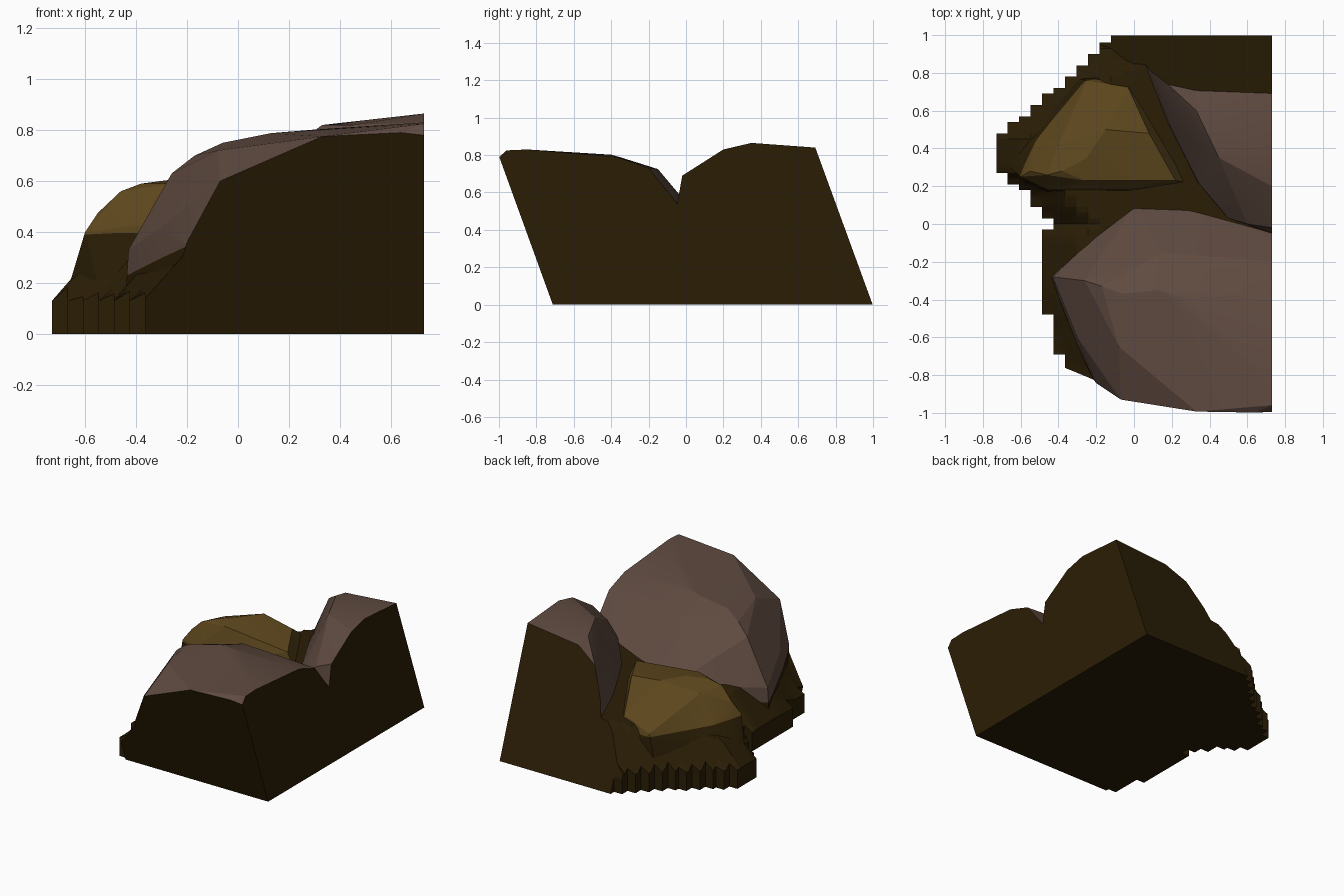
import bpy, bmesh, math
from mathutils import Vector

if "Cube" in bpy.data.objects:
    bpy.data.objects.remove(bpy.data.objects["Cube"])


def material(name, rgb):
    m = bpy.data.materials.new(name)
    m.diffuse_color = (*rgb, 1)
    m.use_nodes = True
    m.node_tree.nodes["Principled BSDF"].inputs["Base Color"].default_value = m.diffuse_color
    return m


SOIL = material("dark_soil", (0.0235, 0.0125, 0.0015))
PINK = material("pinkish_stone", (0.117, 0.071, 0.053))
TAN = material("tan_stone", (0.108, 0.062, 0.012))

XR = 0.73                                      # flat right side
FRONT_N = Vector((0, -1, -0.3625)).normalized()  # slanted front cut
BACK_N = Vector((0, 1, 0.365)).normalized()      # slanted back cut
CUTS = (FRONT_N, BACK_N, Vector((1, 0, 0)), Vector((0, 0, -1)))


def front(x, z):
    return (x, -0.712 - 0.3625 * z, z)


def back(x, z):
    return (x, 0.998 - 0.365 * z, z)


def finish(bm, name, mats):
    bmesh.ops.recalc_face_normals(bm, faces=bm.faces)
    me = bpy.data.meshes.new(name)
    bm.to_mesh(me)
    bm.free()
    ob = bpy.data.objects.new(name, me)
    for m in mats:
        me.materials.append(m)
    bpy.context.collection.objects.link(ob)
    bpy.ops.object.select_all(action='DESELECT')
    ob.select_set(True)
    bpy.context.view_layer.objects.active = ob
    bpy.ops.object.shade_smooth_by_angle(angle=math.radians(14))


def rock(name, points, stone, line):
    """Faceted boulder: stone above the plane z = a + b*x + c*y, soil below and on cuts."""
    bm = bmesh.new()
    for p in points:
        bm.verts.new(p)
    bmesh.ops.convex_hull(bm, input=bm.verts)
    loose = [v for v in bm.verts if not v.link_faces]
    bmesh.ops.delete(bm, geom=loose, context='VERTS')
    a, b, c = line
    n = Vector((-b, -c, 1)).normalized()
    bmesh.ops.bisect_plane(bm, geom=bm.verts[:] + bm.edges[:] + bm.faces[:],
                           plane_co=(0, 0, a), plane_no=n)
    bmesh.ops.recalc_face_normals(bm, faces=bm.faces)
    for f in bm.faces:
        m = f.calc_center_median()
        cut = any(f.normal.dot(k) > 0.9995 for k in CUTS)
        f.material_index = 0 if cut or m.z < a + b * m.x + c * m.y else 1
    finish(bm, name, [SOIL, stone])


# Large boulder at the front
rock("front_boulder", [
    front(XR, 0.78), front(0.64, 0.79), front(0.33, 0.775), front(-0.07, 0.6),
    front(-0.2, 0.36), front(XR, 0), front(-0.3, 0),
    (XR, -0.96, 0.825), (XR, -0.85, 0.83), (XR, -0.37, 0.79), (XR, -0.2, 0.73),
    (XR, -0.05, 0.545), (XR, -0.04, 0),
    (0.3, -0.4, 0.802), (0.13, -0.35, 0.788), (-0.06, -0.37, 0.75), (-0.17, -0.33, 0.7),
    (-0.26, -0.3, 0.63), (-0.43, -0.28, 0.33), (-0.2, -0.06, 0.36), (0, 0.09, 0.4),
    (0.3, 0.09, 0.44), (0.42, 0.05, 0.47), (0.15, -0.15, 0.725), (-0.08, -0.65, 0.72),
    (-0.3, -0.6, 0.42), (-0.45, -0.28, 0), (-0.2, -0.05, 0), (0, 0.09, 0), (0.42, 0.05, 0),
], PINK, (0.31, 0.25, -0.1))

# Boulder at the back right
rock("back_boulder", [
    back(XR, 0.84), back(0.33, 0.8), back(0.18, 0.71), back(0.09, 0.52), back(0.05, 0.38),
    back(0, 0), back(XR, 0),
    (XR, 0.35, 0.865), (XR, 0.2, 0.83), (XR, -0.02, 0.69), (XR, -0.05, 0.52), (XR, -0.05, 0),
    (0.33, 0.6, 0.82), (0.45, 0.35, 0.82), (0.34, 0.22, 0.5), (0.5, 0.03, 0.55),
    (0.6, 0, 0.63), (0.2, 0.5, 0.52),
    (0.05, 0.77, 0), (0.33, 0.2, 0), (0.5, 0.03, 0),
], PINK, (0.36, 0.22, 0))

# Smaller tan boulder at the left
rock("left_boulder", [
    (-0.38, 0.28, 0.59), (-0.46, 0.26, 0.56), (-0.26, 0.23, 0.59), (0.22, 0.23, 0.54),
    (0.08, 0.48, 0.57), (-0.15, 0.5, 0.605), (-0.25, 0.35, 0.607), (-0.4, 0.42, 0.55),
    (-0.55, 0.28, 0.475), (-0.6, 0.25, 0.4), (-0.52, 0.45, 0.36), (-0.25, 0.76, 0.36),
    (-0.03, 0.72, 0.42), (0.3, 0.22, 0.38), (-0.05, 0.18, 0.45), (-0.45, 0.18, 0.42),
    (-0.66, 0.3, 0.2), (-0.65, 0.4, 0.16), (-0.3, 0.77, 0.16), (0, 0.82, 0.14),
    (0.3, 0.16, 0), (-0.5, 0.16, 0), (-0.66, 0.3, 0), (-0.3, 0.77, 0), (0, 0.82, 0),
], TAN, (0.415, 0, -0.1))

# Soil base with a stepped left edge, rising towards the boulders
EDGE = [(-1.1, -0.37), (-0.76, -0.37), (-0.6, -0.42), (-0.38, -0.49), (-0.07, -0.49),
        (0.0, -0.43), (0.1, -0.52), (0.17, -0.56), (0.28, -0.73), (0.45, -0.73),
        (0.7, -0.43), (0.95, -0.15), (1.1, -0.15)]


def left_edge(y):
    for (y0, x0), (y1, x1) in zip(EDGE, EDGE[1:]):
        if y <= y1:
            return x0 + (x1 - x0) * (y - y0) / (y1 - y0)
    return EDGE[-1][1]


def ground(x, y):
    rise = 0.13 + 1.15 * max(0, x - left_edge(y))
    return min(rise, 0.41 + 0.18 * x)


bm = bmesh.new()
DX, DY = 0.0608, 0.03
NX = 24
cache = {}


def corner(i, j):
    if (i, j) not in cache:
        x, y = XR - i * DX, -1.05 + j * DY
        cache[i, j] = bm.verts.new((x, y, ground(x, y)))
    return cache[i, j]


for j in range(70):
    for i in range(NX):
        if XR - (i + 0.5) * DX > left_edge(-1.05 + (j + 0.5) * DY):
            bm.faces.new([corner(i, j), corner(i + 1, j), corner(i + 1, j + 1), corner(i, j + 1)])
low = bmesh.ops.extrude_face_region(bm, geom=bm.faces[:], use_keep_orig=True)
for g in low["geom"]:
    if isinstance(g, bmesh.types.BMVert):
        g.co.z = 0
# Trim the base with the slanted front and back cuts
for co, n in ((front(0, 0), FRONT_N), (back(0, 0), BACK_N)):
    cut = bmesh.ops.bisect_plane(bm, geom=bm.verts[:] + bm.edges[:] + bm.faces[:],
                                 plane_co=co, plane_no=n, clear_outer=True)
    rim = [g for g in cut["geom_cut"] if isinstance(g, bmesh.types.BMEdge)]
    bmesh.ops.holes_fill(bm, edges=rim, sides=0)
finish(bm, "soil_base", [SOIL])
